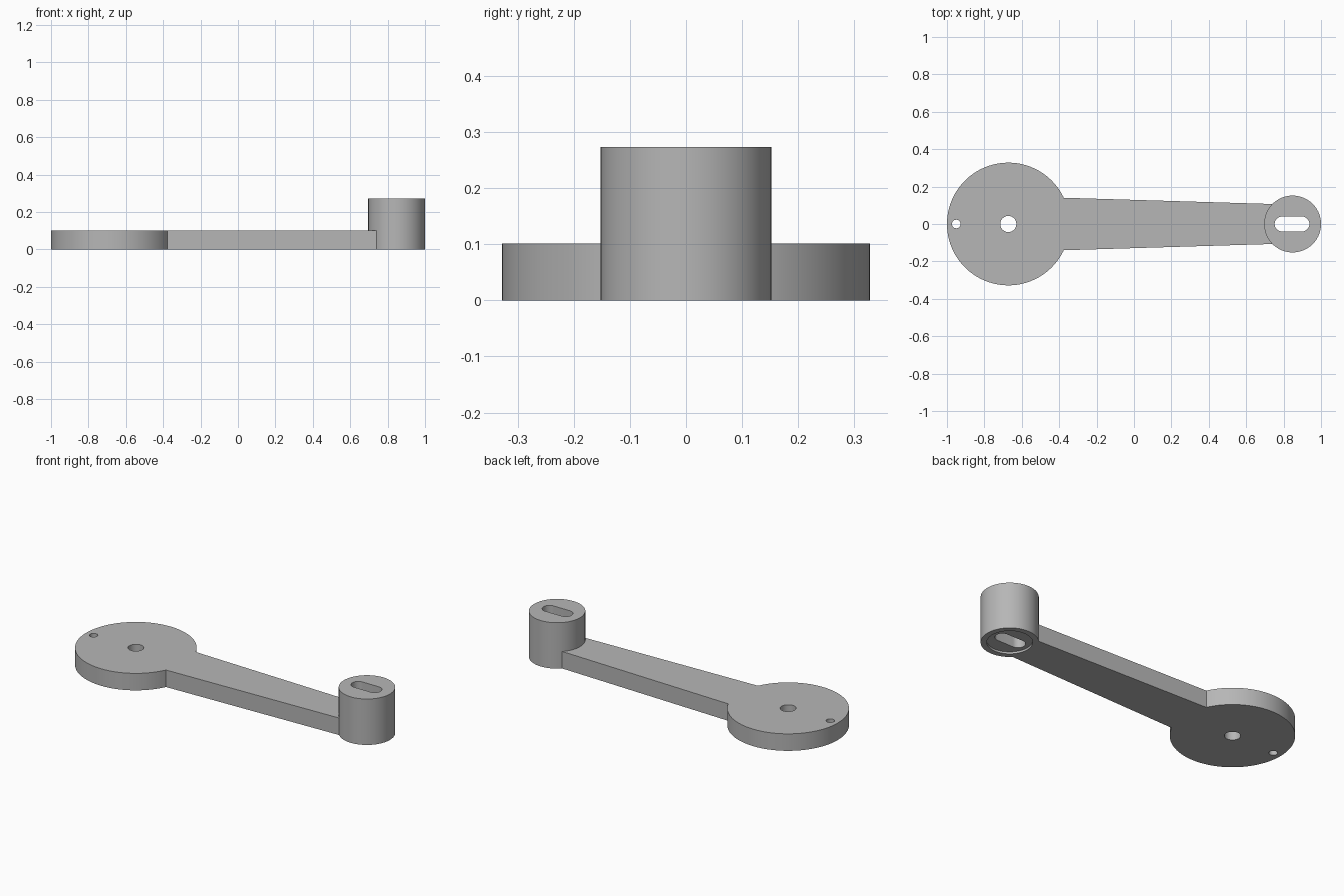
import bpy
import bmesh
from math import cos, sin, pi, radians

cube = bpy.data.objects.get("Cube")
if cube:
    bpy.data.objects.remove(cube, do_unlink=True)

# Material
GREY = 0.47
metal = bpy.data.materials.new("plain grey")
metal.use_nodes = True
metal.diffuse_color = (GREY, GREY, GREY, 1)
metal.node_tree.nodes["Principled BSDF"].inputs["Base Color"].default_value = (GREY, GREY, GREY, 1)

DISC_X, DISC_R, PLATE_H = -0.672, 0.328, 0.101
BOSS_X, BOSS_R, BOSS_H = 0.848, 0.152, 0.273


def arc(x, r, start=0, sweep=2 * pi, steps=96):
    return [(x + r * cos(start + sweep * i / steps), r * sin(start + sweep * i / steps))
            for i in range(steps)]


def slot(x, half, r):
    """Rounded slot outline along x."""
    return arc(x + half, r, -pi / 2, pi, 24) + [(x + half, r)] \
        + arc(x - half, r, pi / 2, pi, 24) + [(x - half, -r)]


def prism(name, outline, z0, z1):
    bm = bmesh.new()
    face = bm.faces.new([bm.verts.new((x, y, z0)) for x, y in outline])
    top = bmesh.ops.extrude_face_region(bm, geom=[face])["geom"]
    bmesh.ops.translate(bm, vec=(0, 0, z1 - z0),
                        verts=[v for v in top if isinstance(v, bmesh.types.BMVert)])
    bmesh.ops.recalc_face_normals(bm, faces=bm.faces)
    mesh = bpy.data.meshes.new(name)
    bm.to_mesh(mesh)
    bm.free()
    mesh.materials.append(metal)
    obj = bpy.data.objects.new(name, mesh)
    bpy.context.collection.objects.link(obj)
    return obj


def combine(target, other, operation):
    """Apply a boolean and remove the helper."""
    bpy.context.view_layer.objects.active = target
    mod = target.modifiers.new("boolean", "BOOLEAN")
    mod.operation, mod.solver, mod.object = operation, "EXACT", other
    bpy.ops.object.modifier_apply(modifier=mod.name)
    bpy.data.objects.remove(other, do_unlink=True)


# Round plate, tapered arm and handle boss joined into one body
crank = prism("crank_arm", arc(DISC_X, DISC_R), 0, PLATE_H)
arm = [(-0.5, -0.144), (0.8, -0.105), (0.8, 0.105), (-0.5, 0.144)]
combine(crank, prism("arm", arm, 0, PLATE_H), "UNION")
combine(crank, prism("boss", arc(BOSS_X, BOSS_R), 0, BOSS_H), "UNION")

# Axle hole, small edge hole, long slot and shallow recess under the boss
for name, outline, depth in (
        ("axle_hole", arc(DISC_X, 0.043, steps=48), 1),
        ("edge_hole", arc(-0.95, 0.023, steps=32), 1),
        ("slot_hole", slot(BOSS_X - 0.003, 0.053, 0.04), 1),
        ("boss_recess", arc(BOSS_X, 0.12), 0.012)):
    combine(crank, prism(name, outline, -0.1, depth), "DIFFERENCE")

# Smooth walls with crisp rims
bpy.ops.object.select_all(action="DESELECT")
crank.select_set(True)
bpy.context.view_layer.objects.active = crank
bpy.ops.object.shade_smooth_by_angle(angle=radians(30))
